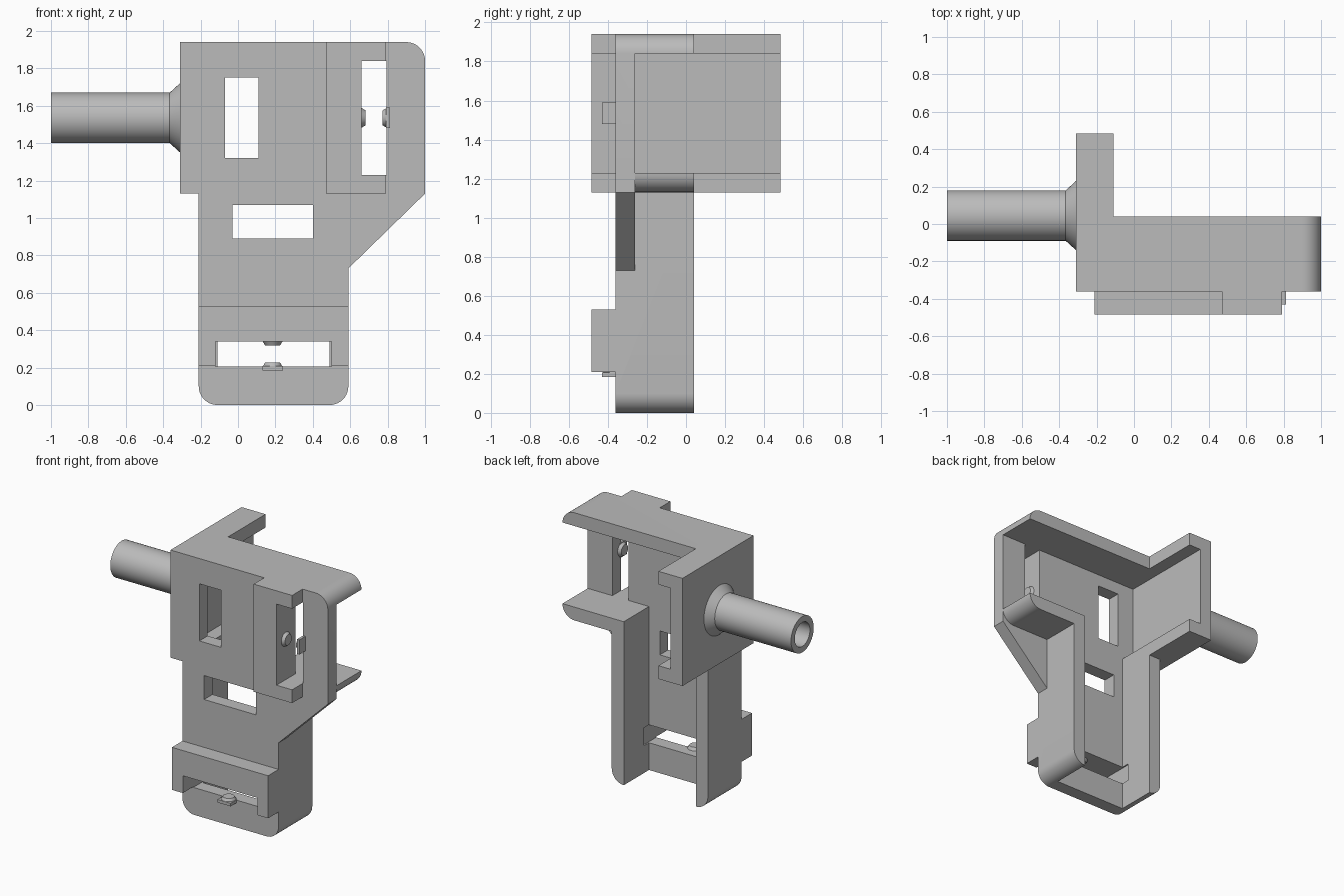
import bpy, bmesh
from mathutils import Matrix, Vector

cube = bpy.data.objects.get("Cube")
if cube:
    bpy.data.objects.remove(cube, do_unlink=True)

grey = bpy.data.materials.new("plain grey")
grey.use_nodes = True
grey.diffuse_color = (0.5, 0.5, 0.5, 1)
grey.node_tree.nodes["Principled BSDF"].inputs["Base Color"].default_value = (0.5, 0.5, 0.5, 1)


def finish(name, bm):
    bmesh.ops.recalc_face_normals(bm, faces=bm.faces)
    mesh = bpy.data.meshes.new(name)
    bm.to_mesh(mesh)
    bm.free()
    mesh.materials.append(grey)
    obj = bpy.data.objects.new(name, mesh)
    bpy.context.collection.objects.link(obj)
    return obj


def prism(name, outline, y0, y1, rounded=(), radius=0.1):
    """Extrude an x-z outline along y, rounding the chosen corners."""
    bm = bmesh.new()
    face = bm.faces.new([bm.verts.new((x, y0, z)) for x, z in outline])
    ext = bmesh.ops.extrude_face_region(bm, geom=[face])
    bmesh.ops.translate(bm, vec=(0, y1 - y0, 0),
                        verts=[g for g in ext["geom"] if isinstance(g, bmesh.types.BMVert)])
    corners = [outline[i] for i in rounded]
    edges = []
    for e in bm.edges:
        a, b = e.verts[0].co, e.verts[1].co
        if abs(a.y - b.y) > 0.01 and any(abs(a.x - x) + abs(a.z - z) < 0.001 for x, z in corners):
            edges.append(e)
    if edges:
        bmesh.ops.bevel(bm, geom=edges, offset=radius, segments=10, profile=0.5, affect='EDGES')
    return finish(name, bm)


def box(name, x0, x1, y0, y1, z0, z1):
    return prism(name, [(x0, z0), (x1, z0), (x1, z1), (x0, z1)], y0, y1)


def combine(target, other, operation):
    mod = target.modifiers.new("combine", 'BOOLEAN')
    mod.operation, mod.solver, mod.object = operation, 'EXACT', other
    bpy.context.view_layer.objects.active = target
    bpy.ops.object.modifier_apply(modifier=mod.name)
    bpy.data.objects.remove(other, do_unlink=True)


def smooth(obj):
    bpy.ops.object.select_all(action='DESELECT')
    obj.select_set(True)
    bpy.context.view_layer.objects.active = obj
    bpy.ops.object.shade_smooth_by_angle(angle=0.5)


FRONT, INNER, BACK, CLIP = -0.36, -0.26, 0.04, -0.485

# Main shell: T-shaped tray with an extended side channel
body = prism("bracket_body",
             [(-0.21, 0), (0.59, 0), (0.59, 1.13), (1, 1.13), (1, 1.94),
              (-0.31, 1.94), (-0.31, 1.13), (-0.21, 1.13)],
             FRONT, BACK, rounded=(0, 1, 3, 4))
combine(body, box("channel", -0.31, -0.11, -0.3, 0.485, 1.13, 1.94), 'UNION')

# Hollow the crossbar and the stem from behind
combine(body, box("bar_cavity", -0.21, 1.2, INNER, 0.7, 1.23, 1.84), 'DIFFERENCE')
combine(body, box("stem_cavity", -0.11, 0.49, INNER, 0.7, -0.2, 1.5), 'DIFFERENCE')

# Diagonal gusset and raised clip blocks on the front plate
combine(body, prism("gusset", [(0.55, 0.73), (0.59, 0.73), (1, 1.13), (1, 1.3), (0.55, 1.3)],
                    FRONT, INNER), 'UNION')
combine(body, box("lower_clip", -0.21, 0.59, CLIP, -0.32, 0.21, 0.53), 'UNION')
combine(body, box("side_clip", 0.47, 0.79, CLIP, -0.32, 1.13, 1.94), 'UNION')

# Through windows, then clip slots that run out to the open side
combine(body, box("tall_window", -0.07, 0.11, -0.6, -0.2, 1.32, 1.75), 'DIFFERENCE')
combine(body, box("wide_window", -0.03, 0.40, -0.6, -0.2, 0.89, 1.07), 'DIFFERENCE')
combine(body, box("lower_slot", -0.12, 0.50, -0.6, -0.2, 0.205, 0.34), 'DIFFERENCE')
combine(body, box("side_slot", 0.66, 0.795, -0.6, -0.2, 1.23, 1.84), 'DIFFERENCE')
smooth(body)

# Hollow tube with a flared foot, lathed around the x axis
profile = [(-0.31, 0.185), (-0.365, 0.135), (-1, 0.135), (-1, 0.09), (-0.31, 0.09)]
bm = bmesh.new()
ring = [bm.verts.new((x, 0.045, 1.535 + r)) for x, r in profile]
edges = [bm.edges.new(pair) for pair in zip(ring, ring[1:])]
bmesh.ops.spin(bm, geom=ring + edges, cent=(0, 0.045, 1.535), axis=(1, 0, 0),
               angle=6.2831853, steps=64, use_merge=True)
bmesh.ops.remove_doubles(bm, verts=bm.verts, dist=0.0005)
smooth(finish("side_tube", bm))


# Small round detents facing each other across the slots
def detent(name, centre, axis):
    bm = bmesh.new()
    turn = Vector((0, 0, 1)).rotation_difference(Vector(axis)).to_matrix().to_4x4()
    bmesh.ops.create_cone(bm, cap_ends=True, segments=32, radius1=0.053, radius2=0.04,
                          depth=0.022, matrix=Matrix.Translation(centre) @ turn)
    smooth(finish(name, bm))


detent("lower_detent", (0.185, -0.375, 0.216), (0, 0, 1))
detent("upper_detent", (0.185, -0.375, 0.329), (0, 0, -1))
detent("inner_detent", (0.671, -0.375, 1.535), (1, 0, 0))
detent("outer_detent", (0.784, -0.375, 1.535), (-1, 0, 0))
box("lower_detent_base", 0.13, 0.24, -0.43, -0.35, 0.185, 0.208)
box("outer_detent_base", 0.792, 0.812, -0.43, -0.35, 1.48, 1.59)
